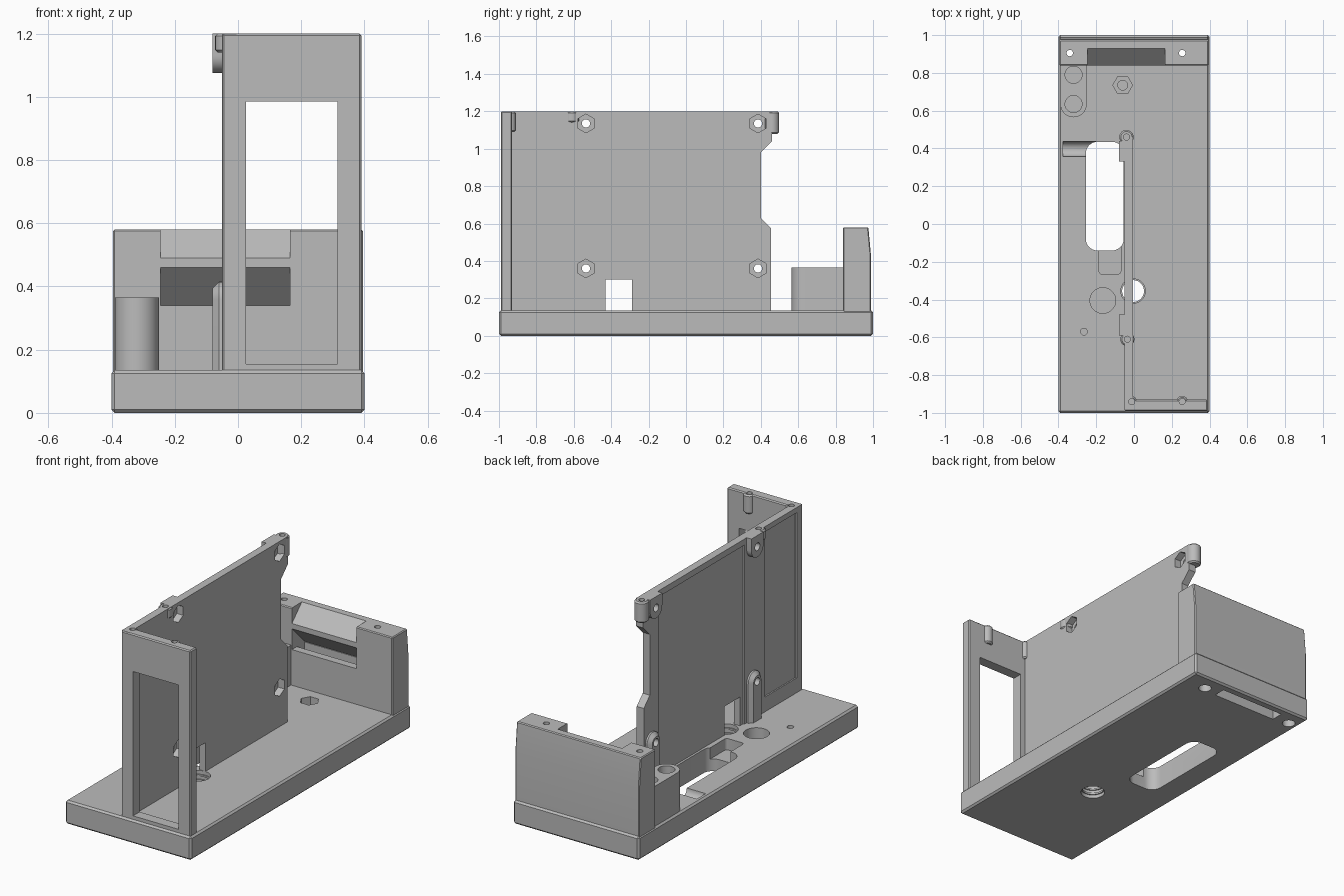
import bpy, bmesh, math
from mathutils import Vector

if "Cube" in bpy.data.objects:
    bpy.data.objects.remove(bpy.data.objects["Cube"])

grey = bpy.data.materials.new("grey plastic")
grey.diffuse_color = (0.5, 0.5, 0.5, 1)
grey.use_nodes = True
grey.node_tree.nodes["Principled BSDF"].inputs["Base Color"].default_value = grey.diffuse_color
TOP = 0.135  # upper face of the base plate


def prism(name, pts, axis, a, b, bevel=0.0):
    """Extrude a 2D outline along an axis from a to b."""
    place = {'x': lambda u, v, w: (w, u, v),
             'y': lambda u, v, w: (u, w, v),
             'z': lambda u, v, w: (u, v, w)}[axis]
    bm = bmesh.new()
    lo = [bm.verts.new(place(u, v, a)) for u, v in pts]
    hi = [bm.verts.new(place(u, v, b)) for u, v in pts]
    n = len(pts)
    bm.faces.new(lo)
    bm.faces.new(hi)
    for i in range(n):
        j = (i + 1) % n
        bm.faces.new((lo[i], lo[j], hi[j], hi[i]))
    bmesh.ops.recalc_face_normals(bm, faces=bm.faces)
    me = bpy.data.meshes.new(name)
    bm.to_mesh(me)
    bm.free()
    me.materials.append(grey)
    ob = bpy.data.objects.new(name, me)
    bpy.context.collection.objects.link(ob)
    if bevel:
        m = ob.modifiers.new("bevel", 'BEVEL')
        m.width, m.segments, m.limit_method = bevel, 1, 'ANGLE'
        m.angle_limit = math.radians(40)
        apply(ob, m)
    return ob


def apply(ob, mod):
    bpy.context.view_layer.objects.active = ob
    bpy.ops.object.modifier_apply(modifier=mod.name)


def rect(u0, u1, v0, v1):
    return [(u0, v0), (u1, v0), (u1, v1), (u0, v1)]


def circle(u, v, r, n=32, turn=0.0):
    return [(u + r * math.cos(turn + 2 * math.pi * i / n),
             v + r * math.sin(turn + 2 * math.pi * i / n)) for i in range(n)]


def rounded(u0, u1, v0, v1, r, n=8):
    pts = []
    for k, (u, v) in enumerate([(u1 - r, v1 - r), (u0 + r, v1 - r), (u0 + r, v0 + r), (u1 - r, v0 + r)]):
        pts += [(u + r * math.cos((k + i / n) * math.pi / 2),
                 v + r * math.sin((k + i / n) * math.pi / 2)) for i in range(n + 1)]
    return pts


def cut(targets, pts, axis, a, b):
    """Subtract a prism from each target."""
    tool = prism("cutter", pts, axis, a, b)
    tool.hide_render = True
    for ob in targets:
        m = ob.modifiers.new("cut", 'BOOLEAN')
        m.operation, m.solver, m.object = 'DIFFERENCE', 'EXACT', tool
        apply(ob, m)
    bpy.data.objects.remove(tool)


# Main solid parts
base = prism("base_plate", rect(-.4, .4, -1, 1), 'z', 0, TOP, .01)
wall = prism("upright_wall", [(-.985, .12), (.455, .12), (.455, .575), (.4, .63), (.4, .98),
                              (.46, 1.04), (.46, 1.2), (-.985, 1.2)], 'x', -.05, -.005)
panel = prism("front_panel", rect(-.05, .39, -.99, -.93), 'z', .12, 1.2, .006)
block = prism("rear_block", [(.84, .12), (.99, .12), (.99, .42), (.975, .58), (.84, .58)], 'x', -.395, .395, .005)
boss = prism("post_block", [(-.25, .85), (-.39, .85)] +
             [(-.32 + .07 * math.cos(math.pi + i * math.pi / 16),
               .635 + .07 * math.sin(math.pi + i * math.pi / 16)) for i in range(17)],
             'z', .12, .365)

# Window in the front panel
cut([panel], rect(.025, .315, .155, .985), 'y', -1.1, -.8)

# Cable passage at the rear: sloped top lip, sloped roof, shaft down through the base
cut([block], [(.80, .45), (.84, .49), (.93, .58), (.93, .65), (.80, .65)], 'x', -.245, .165)
cut([block], [(.80, .34), (.80, .50), (.84, .46), (.96, .34)], 'x', -.245, .165)
cut([block, base], rect(-.245, .165, .885, .955), 'z', -.1, .345)
for x in (-.34, .255):
    cut([block, base], circle(x, .905, .017, 20), 'z', -.1, .7)
    cut([base], circle(x, .905, .035, 24), 'z', -.1, .05)

# Round sockets in the post block
for y in (.635, .79):
    cut([boss], circle(-.32, y, .045), 'z', .25, .5)

# Base openings and pockets
cut([base], rounded(-.255, -.055, -.14, .435, .06), 'z', -.1, .3)
cut([base], rounded(-.185, -.07, -.265, -.1, .015, 3), 'z', .07, .3)
cut([base], circle(.397, TOP, .04, 32), 'x', -.375, -.2)
cut([base], circle(-.165, -.405, .068), 'z', .06, .3)
cut([base], circle(-.265, -.57, .018, 20), 'z', .06, .3)
cut([base], circle(-.06, .735, .052, 6), 'z', .07, .3)
cut([base], circle(-.06, .735, .026, 24), 'z', .04, .3)
cut([base], circle(-.005, -.355, .065), 'z', -.1, .3)

# Thread ridges in the round base hole
for k in range(4):
    z = .02 + k * .028
    ring = prism("thread_ridge", circle(-.005, -.355, .068), 'z', z, z + .01)
    cut([ring], circle(-.005, -.355, .058), 'z', 0, .2)

# Shallow recesses and a doorway in the wall
cut([wall], rect(-.95, -.645, .22, 1.17), 'x', -.1, -.042)
cut([wall], rect(-.46, .32, TOP, 1.165), 'x', -.1, -.042)
cut([wall], rect(-.43, -.29, .1, .3), 'x', -.2, .1)

# Lower pillars and upper lugs on the wall, with hexagon nut pockets
for y in (-.535, .385):
    arc = [(y + .055 * math.cos(i * math.pi / 16), .36 + .055 * math.sin(i * math.pi / 16)) for i in range(17)]
    pillar = prism("lower_pillar", arc + [(y - .055, .1), (y + .055, .1)], 'x', -.08, -.03, .02)
    lug = prism("upper_lug", [(y - .055, 1.2), (y - .055, 1.13)] +
                [(y + .055 * math.cos(math.pi + i * math.pi / 16),
                  1.13 + .055 * math.sin(math.pi + i * math.pi / 16)) for i in range(1, 16)] +
                [(y + .055, 1.13), (y + .055, 1.2)], 'x', -.08, -.03)
    for z, part in ((.36, pillar), (1.135, lug)):
        cut([wall, part], circle(y, z, .05, 6, math.pi / 6), 'x', -.045, .1)
        cut([wall, part], circle(y, z, .022, 24), 'x', -.2, .1)

# Screw posts along the top edge
for x, y, r, z0 in ((-.035, -.61, .037, 1.14), (-.04, .46, .038, 1.08),
                    (.255, -.94, .03, 1.09), (-.012, -.94, .028, 1.09)):
    post = prism("screw_post", circle(x, y, r, 28), 'z', z0, 1.2, .008)
    cut([post, wall, panel], circle(x, y, .016, 20), 'z', 1.1 if z0 < 1.1 else 1.15, 1.3)

# Smooth curved surfaces, keep edges crisp
for ob in bpy.data.objects:
    bpy.ops.object.select_all(action='DESELECT')
    ob.select_set(True)
    bpy.context.view_layer.objects.active = ob
    bpy.ops.object.shade_smooth_by_angle(angle=math.radians(30))
